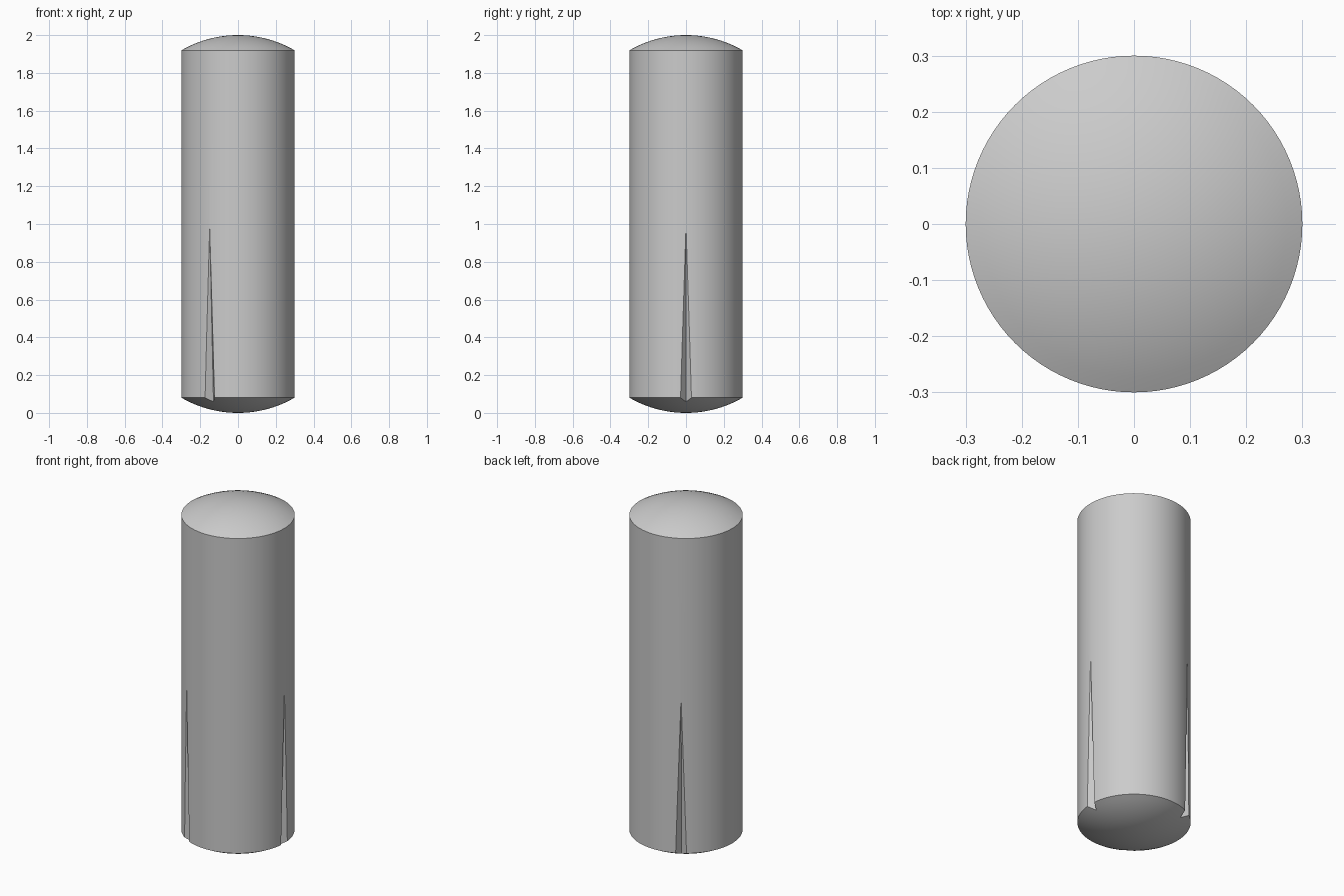
import bpy, bmesh, math
from mathutils import Matrix

if "Cube" in bpy.data.objects:
    bpy.data.objects.remove(bpy.data.objects["Cube"])

R, H, DOME = 0.3, 2.0, 0.6      # pin radius, length, end dome radius
SAG = DOME - math.sqrt(DOME**2 - R**2)


def make_object(name, bm):
    bmesh.ops.recalc_face_normals(bm, faces=bm.faces)
    mesh = bpy.data.meshes.new(name)
    bm.to_mesh(mesh)
    bm.free()
    obj = bpy.data.objects.new(name, mesh)
    bpy.context.collection.objects.link(obj)
    return obj


# Pin body: half profile with domed ends, spun around z
bottom = []
for i in range(11):
    a = math.asin(R / DOME) * i / 10
    bottom.append((DOME * math.sin(a), DOME - DOME * math.cos(a)))
profile = bottom + [(r, H - z) for r, z in reversed(bottom)]
bm = bmesh.new()
verts = [bm.verts.new((r, 0, z)) for r, z in profile]
edges = [bm.edges.new(p) for p in zip(verts, verts[1:])]
bmesh.ops.spin(bm, geom=verts + edges, cent=(0, 0, 0), axis=(0, 0, 1),
               angle=2 * math.pi, steps=96, use_merge=False)
bmesh.ops.remove_doubles(bm, verts=bm.verts, dist=1e-5)
pin = make_object("grooved_pin", bm)

# Groove cutters: V wedges that run out to the surface halfway up
Z_LOW, Z_TIP, R_LOW = 0.06, 0.99, 0.26
SPREAD, REACH = 0.77, 0.12


def groove_radius(z):
    return R_LOW + (R - R_LOW) * (z - Z_LOW) / (Z_TIP - Z_LOW)


bm = bmesh.new()
for k in range(3):
    rings = []
    for z in (-0.1, 1.1):
        r = groove_radius(z)
        rings.append([bm.verts.new(p) for p in (
            (r, 0, z), (r + REACH, REACH * SPREAD, z), (r + REACH, -REACH * SPREAD, z))])
    low, high = rings
    bm.faces.new(low)
    bm.faces.new(high)
    for i in range(3):
        j = (i + 1) % 3
        bm.faces.new((low[i], low[j], high[j], high[i]))
    bmesh.ops.rotate(bm, verts=low + high, cent=(0, 0, 0),
                     matrix=Matrix.Rotation(k * math.tau / 3, 3, 'Z'))
cutter = make_object("groove_cutter", bm)
cutter.hide_render = True

# Cut the grooves, then smooth while keeping the rims crisp
mod = pin.modifiers.new("grooves", 'BOOLEAN')
mod.operation = 'DIFFERENCE'
mod.solver = 'EXACT'
mod.object = cutter
bpy.context.view_layer.objects.active = pin
pin.select_set(True)
bpy.ops.object.modifier_apply(modifier=mod.name)
bpy.data.objects.remove(cutter)
bpy.ops.object.shade_smooth_by_angle(angle=math.radians(25))
